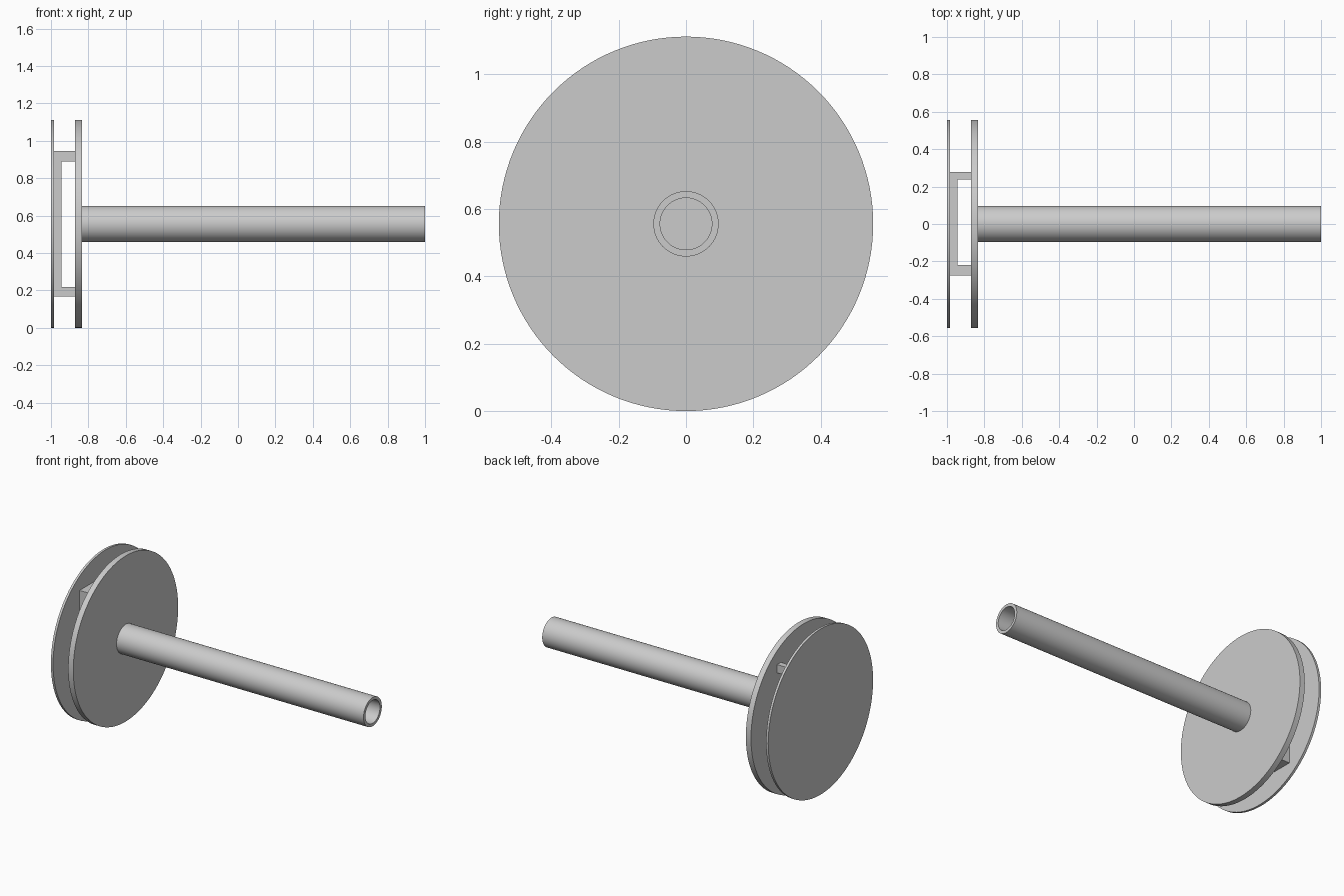
import bpy, bmesh, math
from mathutils import Matrix, Vector

cube = bpy.data.objects.get("Cube")
if cube:
    bpy.data.objects.remove(cube, do_unlink=True)

AXIS_Z = 0.556   # height of the common axle line

grey = bpy.data.materials.new("light grey")
grey.diffuse_color = (0.6, 0.6, 0.6, 1)
grey.use_nodes = True
grey.node_tree.nodes["Principled BSDF"].inputs["Base Color"].default_value = grey.diffuse_color


def finish(name, bm):
    bmesh.ops.recalc_face_normals(bm, faces=bm.faces)
    mesh = bpy.data.meshes.new(name)
    bm.to_mesh(mesh)
    bm.free()
    mesh.materials.append(grey)
    obj = bpy.data.objects.new(name, mesh)
    bpy.context.collection.objects.link(obj)
    bpy.ops.object.select_all(action="DESELECT")
    obj.select_set(True)
    bpy.context.view_layer.objects.active = obj
    bpy.ops.object.shade_smooth_by_angle(angle=math.radians(30))
    return obj


def disc(name, x0, x1, radius):
    bm = bmesh.new()
    place = Matrix.Translation(((x0 + x1) / 2, 0, AXIS_Z)) @ Matrix.Rotation(math.pi / 2, 4, "Y")
    bmesh.ops.create_cone(bm, cap_ends=True, segments=128, radius1=radius,
                          radius2=radius, depth=x1 - x0, matrix=place)
    return finish(name, bm)


def add_box(bm, low, high):
    low, high = Vector(low), Vector(high)
    place = Matrix.Translation((low + high) / 2) @ Matrix.Diagonal((*(high - low), 1))
    bmesh.ops.create_cube(bm, size=1, matrix=place)


# Thin outer disc and thicker inner disc
disc("outer_disc", -1, -0.984, 0.556)
disc("inner_disc", -0.872, -0.834, 0.556)

# Hollow tube: a ring profile spun about the axle
bm = bmesh.new()
profile = [(-0.834, 0.097), (1, 0.097), (1, 0.077), (-0.834, 0.077)]
verts = [bm.verts.new((x, 0, AXIS_Z + r)) for x, r in profile]
edges = [bm.edges.new((verts[i], verts[(i + 1) % 4])) for i in range(4)]
bmesh.ops.spin(bm, geom=verts + edges, cent=(0, 0, AXIS_Z), axis=(1, 0, 0),
               angle=math.tau, steps=64, use_merge=True)
bmesh.ops.remove_doubles(bm, verts=bm.verts, dist=0.0001)
finish("tube", bm)

# Rectangular spacer plate against the outer disc
bm = bmesh.new()
add_box(bm, (-0.984, -0.275, AXIS_Z - 0.389), (-0.943, 0.279, AXIS_Z + 0.389))
finish("spacer_plate", bm)

# Four corner posts joining the plate to the inner disc
for side, y0, y1 in (("right", -0.275, -0.219), ("left", 0.239, 0.279)):
    for level, z0, z1 in (("lower", 0.167, 0.218), ("upper", 0.89, 0.945)):
        bm = bmesh.new()
        add_box(bm, (-0.943, y0, z0), (-0.872, y1, z1))
        finish(f"{level}_{side}_post", bm)
